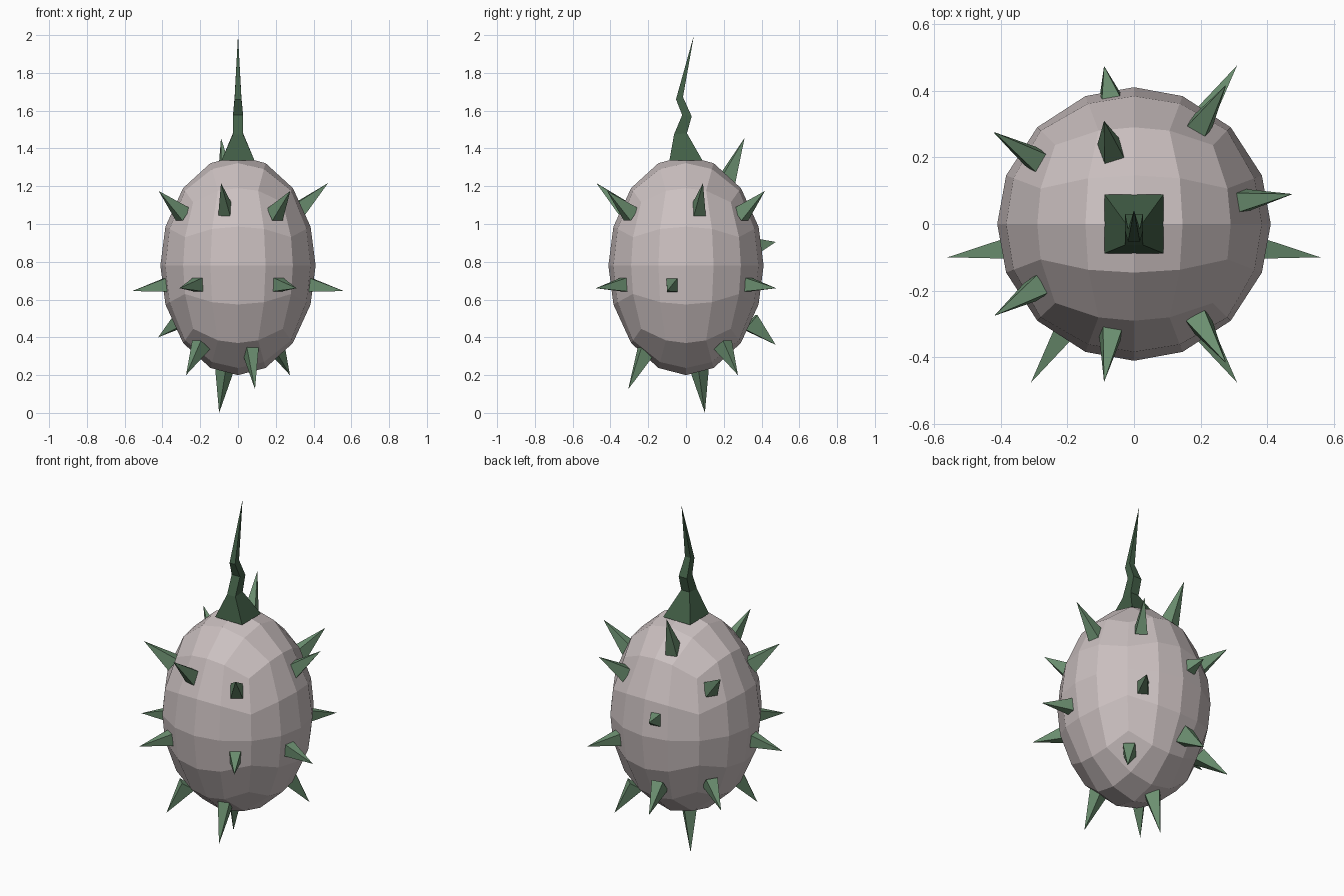
import bpy, bmesh
from mathutils import Vector

if "Cube" in bpy.data.objects:
    bpy.data.objects.remove(bpy.data.objects["Cube"])


def material(name, rgb):
    m = bpy.data.materials.new(name)
    m.diffuse_color = (*rgb, 1)
    m.use_nodes = True
    m.node_tree.nodes["Principled BSDF"].inputs["Base Color"].default_value = m.diffuse_color
    return m


BODY = material("pale mauve", (0.60, 0.53, 0.53))
SPIKE = material("leaf green", (0.15, 0.28, 0.165))
STEM = material("dark green", (0.055, 0.115, 0.063))
CENTRE = Vector((0, 0, 0.78))


def add(name, bm, mat):
    bmesh.ops.recalc_face_normals(bm, faces=bm.faces)
    me = bpy.data.meshes.new(name)
    bm.to_mesh(me)
    bm.free()
    me.materials.append(mat)
    ob = bpy.data.objects.new(name, me)
    bpy.context.collection.objects.link(ob)
    return ob


# Body: cube with 4x4 faces per side, rounded into a tall ellipsoid
bm = bmesh.new()
bmesh.ops.create_cube(bm, size=2)
bmesh.ops.subdivide_edges(bm, edges=bm.edges[:], cuts=3, use_grid_fill=True)
for v in bm.verts:
    p = Vector([0.38 * (1 if c > 0 else -1) if 0.3 < abs(c) < 0.7 else c for c in v.co])
    p.normalize()
    v.co = CENTRE + Vector((p.x * 0.411, p.y * 0.411, p.z * 0.58))
add("body", bm, BODY)

# Stem: square rings along a kinked path (half x, front y, front z, back y, back z)
rings = [(0.088, -0.088, 1.335, 0.088, 1.335),
         (0.027, -0.063, 1.475, 0.005, 1.48),
         (0.027, -0.02, 1.577, 0.03, 1.57),
         (0.018, -0.053, 1.66, -0.016, 1.672)]
bm = bmesh.new()
loops = [[bm.verts.new(c) for c in ((-w, y0, z0), (w, y0, z0), (w, y1, z1), (-w, y1, z1))]
         for w, y0, z0, y1, z1 in rings]
tip = bm.verts.new((0, 0.042, 2.0))
bm.faces.new(loops[0])
for i in range(4):
    j = (i + 1) % 4
    for a, b in zip(loops, loops[1:]):
        bm.faces.new((a[i], a[j], b[j], b[i]))
    bm.faces.new((loops[-1][i], loops[-1][j], tip))
add("stem", bm, STEM)


# Spikes: leaning four-sided pyramids whose bases sit on the body
def spike(name, base, tip, w=0.066, h=0.082):
    base, tip = Vector(base), Vector(tip)
    out = (base - CENTRE).normalized()
    side = Vector((0, 0, 1)).cross(out).normalized()
    up = out.cross(side)
    bm = bmesh.new()
    ring = [bm.verts.new(base + side * (a * w / 2) + up * (b * h / 2))
            for a, b in ((-1, -1), (1, -1), (1, 1), (-1, 1))]
    t = bm.verts.new(tip)
    bm.faces.new(ring)
    for i in range(4):
        bm.faces.new((ring[i], ring[(i + 1) % 4], t))
    add(name, bm, SPIKE)


# upper spikes
for s in (-1, 1):
    spike("upper_left_spike", (-0.29, s * 0.19, 1.05), (-0.42, s * 0.276, 1.175))
    spike("upper_right_spike", (0.195, s * 0.29, 1.05), (0.277, s * 0.418, 1.175))
    # middle spikes
    spike("side_spike", (s * 0.36, -0.07, 0.68), (s * 0.56, -0.1, 0.645))
    spike("front_spike", (s * 0.2, -0.31, 0.68), (s * 0.31, -0.477, 0.66))
spike("back_right_spike", (0.2, 0.31, 0.68), (0.31, 0.477, 0.66))
spike("upper_front_spike", (-0.067, -0.315, 1.07), (-0.09, -0.475, 1.217))
spike("upper_side_spike", (0.315, 0.067, 1.07), (0.477, 0.09, 1.217))
spike("top_spike", (-0.067, 0.215, 1.23), (-0.09, 0.31, 1.455))
spike("back_spike", (-0.067, 0.37, 0.885), (-0.09, 0.475, 0.905))

# lower spikes
for s in (-1, 1):
    spike("lower_spike", (s * 0.195, s * 0.195, 0.36), (s * 0.275, s * 0.275, 0.2))
spike("lower_left_spike", (-0.29, 0.19, 0.5), (-0.423, 0.276, 0.4))
spike("lower_back_spike", (-0.067, 0.34, 0.48), (-0.09, 0.475, 0.36), h=0.1)
spike("lower_front_spike", (0.067, -0.21, 0.33), (0.09, -0.306, 0.125))
spike("bottom_spike", (-0.07, 0.07, 0.24), (-0.1, 0.1, 0.0))
